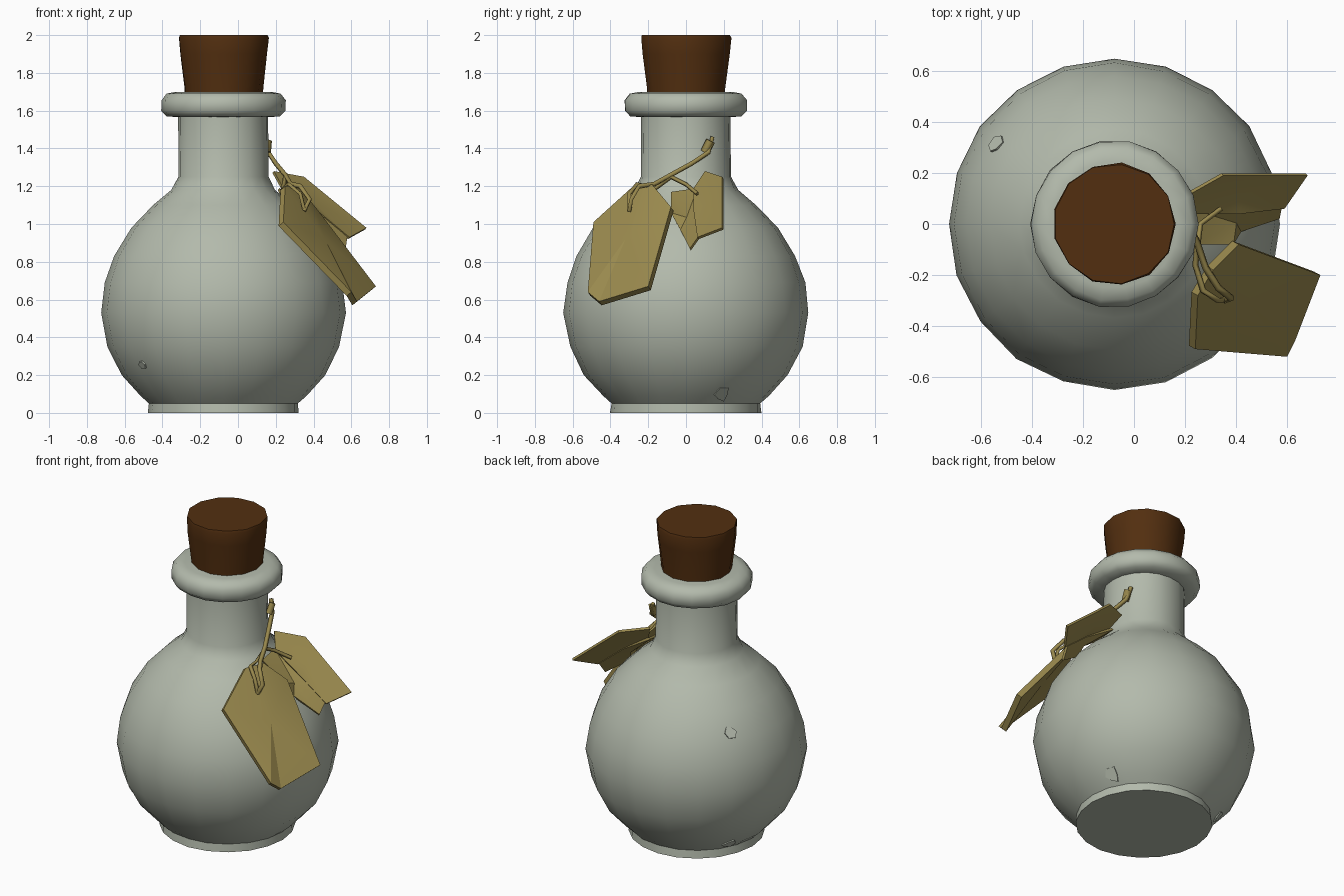
import bpy, bmesh, math, random
from mathutils import Vector

random.seed(4)
AXIS = Vector((-0.077, 0, 0))

cube = bpy.data.objects.get("Cube")
if cube:
    bpy.data.objects.remove(cube, do_unlink=True)


def material(name, rgb):
    m = bpy.data.materials.new(name)
    m.use_nodes = True
    m.diffuse_color = (*rgb, 1)
    bsdf = m.node_tree.nodes["Principled BSDF"]
    bsdf.inputs["Base Color"].default_value = (*rgb, 1)
    bsdf.inputs["Roughness"].default_value = 0.8
    return m


GLASS = material("pale grey green glass", (0.45, 0.49, 0.41))
CORK = material("brown cork", (0.085, 0.028, 0.005))
PAPER = material("old tan paper", (0.32, 0.25, 0.075))


def finish(name, bm, mat, angle=40):
    bmesh.ops.recalc_face_normals(bm, faces=bm.faces)
    mesh = bpy.data.meshes.new(name)
    bm.to_mesh(mesh)
    bm.free()
    obj = bpy.data.objects.new(name, mesh)
    bpy.context.collection.objects.link(obj)
    mesh.materials.append(mat)
    bpy.ops.object.select_all(action="DESELECT")
    obj.select_set(True)
    bpy.context.view_layer.objects.active = obj
    bpy.ops.object.shade_smooth_by_angle(angle=math.radians(angle))
    return obj


def lathe(name, profile, sides, mat, angle=40, wobble=0):
    """Closed solid of revolution with capped ends."""
    bm = bmesh.new()
    rings = []
    for r, z in profile:
        ring = []
        for i in range(sides):
            a = math.tau * i / sides
            rr = r + random.uniform(-wobble, wobble)
            ring.append(bm.verts.new(AXIS + Vector((rr * math.cos(a), rr * math.sin(a), z))))
        rings.append(ring)
    for low, high in zip(rings, rings[1:]):
        for i in range(sides):
            j = (i + 1) % sides
            bm.faces.new((low[i], low[j], high[j], high[i]))
    bm.faces.new(rings[0])
    bm.faces.new(rings[-1])
    return finish(name, bm, mat, angle)


def slab(name, outline, ridge, thickness):
    """Bent paper tag: a fan around a raised centre, thickened inward."""
    pts = [Vector(p) for p in outline]
    normal = Vector()
    for a, b in zip(pts, pts[1:] + pts[:1]):
        normal += a.cross(b)
    normal.normalize()
    if normal.z < 0:
        normal.negate()
    bm = bmesh.new()
    centre = sum(pts, Vector()) / len(pts) + normal * ridge
    layers = []
    for shift in (Vector(), -normal * thickness):
        verts = [bm.verts.new(p + shift) for p in pts]
        mid = bm.verts.new(centre + shift)
        for a, b in zip(verts, verts[1:] + verts[:1]):
            bm.faces.new((a, b, mid))
        layers.append(verts)
    top, bottom = layers
    for i in range(len(pts)):
        j = (i + 1) % len(pts)
        bm.faces.new((top[i], top[j], bottom[j], bottom[i]))
    return finish(name, bm, PAPER, 25)


def cord(name, points, radius):
    curve = bpy.data.curves.new(name, "CURVE")
    curve.dimensions = "3D"
    curve.bevel_depth = radius
    curve.bevel_resolution = 0
    curve.use_fill_caps = True
    spline = curve.splines.new("POLY")
    spline.points.add(len(points) - 1)
    for sp, p in zip(spline.points, points):
        sp.co = (*p, 1)
    curve.materials.append(PAPER)
    obj = bpy.data.objects.new(name, curve)
    bpy.context.collection.objects.link(obj)


def chip(name, angle, radius, z, tilt, size):
    """Thin irregular flake lying on the bottle wall."""
    a = math.radians(angle)
    out = Vector((math.cos(a) * math.cos(tilt), math.sin(a) * math.cos(tilt), math.sin(tilt)))
    side = Vector((-math.sin(a), math.cos(a), 0))
    up = out.cross(side)
    base = AXIS + Vector((math.cos(a) * radius, math.sin(a) * radius, z))
    bm = bmesh.new()
    ring = []
    for i in range(6):
        t = math.tau * i / 6
        r = size * random.uniform(0.6, 1.1)
        ring.append(bm.verts.new(base + side * r * math.cos(t) + up * r * math.sin(t)))
    face = bm.faces.new(ring)
    new = bmesh.ops.extrude_face_region(bm, geom=[face])["geom"]
    moved = [v for v in new if isinstance(v, bmesh.types.BMVert)]
    bmesh.ops.translate(bm, verts=moved, vec=out * 0.009)
    finish(name, bm, GLASS, 20)


# Bottle: foot, round belly and straight neck
lathe("bottle_body", [
    (0.40, 0), (0.395, 0.05), (0.44, 0.09), (0.54, 0.2), (0.615, 0.35),
    (0.65, 0.53), (0.63, 0.69), (0.58, 0.83), (0.49, 0.98), (0.37, 1.10),
    (0.275, 1.18), (0.24, 1.25), (0.237, 1.6)], 20, GLASS, 45, 0.003)

# Rolled lip
lathe("bottle_lip", [
    (0.23, 1.565), (0.30, 1.57), (0.327, 1.60), (0.327, 1.655),
    (0.30, 1.69), (0.25, 1.70)], 18, GLASS, 60, 0.003)

# Tapered cork stopper
lathe("cork", [(0.207, 1.66), (0.21, 1.72), (0.232, 1.9), (0.24, 1.985), (0.235, 2.0)],
      13, CORK, 40, 0.003)

# Chips in the glass
chip("belly_chip_back", 146, 0.555, 0.87, 0.6, 0.045)
chip("belly_chip_front", 221, 0.565, 0.26, -0.55, 0.03)
chip("foot_chip", 25, 0.44, 0.10, -0.7, 0.05)
chip("foot_chip_back", 150, 0.44, 0.10, -0.7, 0.05)

# Large paper tag
slab("front_tag", [
    (0.25, -0.28, 1.20), (0.31, -0.18, 1.21), (0.41, -0.08, 1.09),
    (0.73, -0.20, 0.67), (0.63, -0.46, 0.59), (0.60, -0.52, 0.64),
    (0.24, -0.49, 1.01)], 0.01, 0.035)

# Small folded tag, two leaves meeting at the crease
slab("back_tag_upper", [
    (0.19, 0.10, 1.28), (0.35, 0.19, 1.25), (0.68, 0.19, 0.98),
    (0.59, 0.06, 0.93), (0.42, 0.04, 1.07), (0.24, 0.04, 1.19)], -0.01, 0.015)
slab("back_tag_lower", [
    (0.22, 0.06, 1.19), (0.42, 0.05, 1.07), (0.58, 0.07, 0.94), (0.57, 0.02, 0.87),
    (0.42, -0.03, 0.97), (0.39, -0.08, 1.06), (0.23, -0.08, 1.17)], -0.005, 0.015)

# String from the neck to the tags, ending in a loop
cord("tag_string", [
    (0.14, 0.14, 1.46), (0.16, 0.12, 1.38), (0.20, 0.03, 1.32), (0.25, -0.08, 1.26),
    (0.28, -0.17, 1.21), (0.33, -0.25, 1.20), (0.38, -0.29, 1.13), (0.35, -0.30, 1.07)], 0.014)
cord("tag_string_loop", [
    (0.25, -0.08, 1.25), (0.24, -0.16, 1.19), (0.27, -0.26, 1.21),
    (0.33, -0.30, 1.16), (0.35, -0.30, 1.08)], 0.012)
cord("back_tag_string", [(0.25, -0.08, 1.25), (0.26, 0.0, 1.21), (0.34, 0.06, 1.16)], 0.011)
cord("string_knot", [(0.15, 0.10, 1.38), (0.155, 0.13, 1.44)], 0.025)
